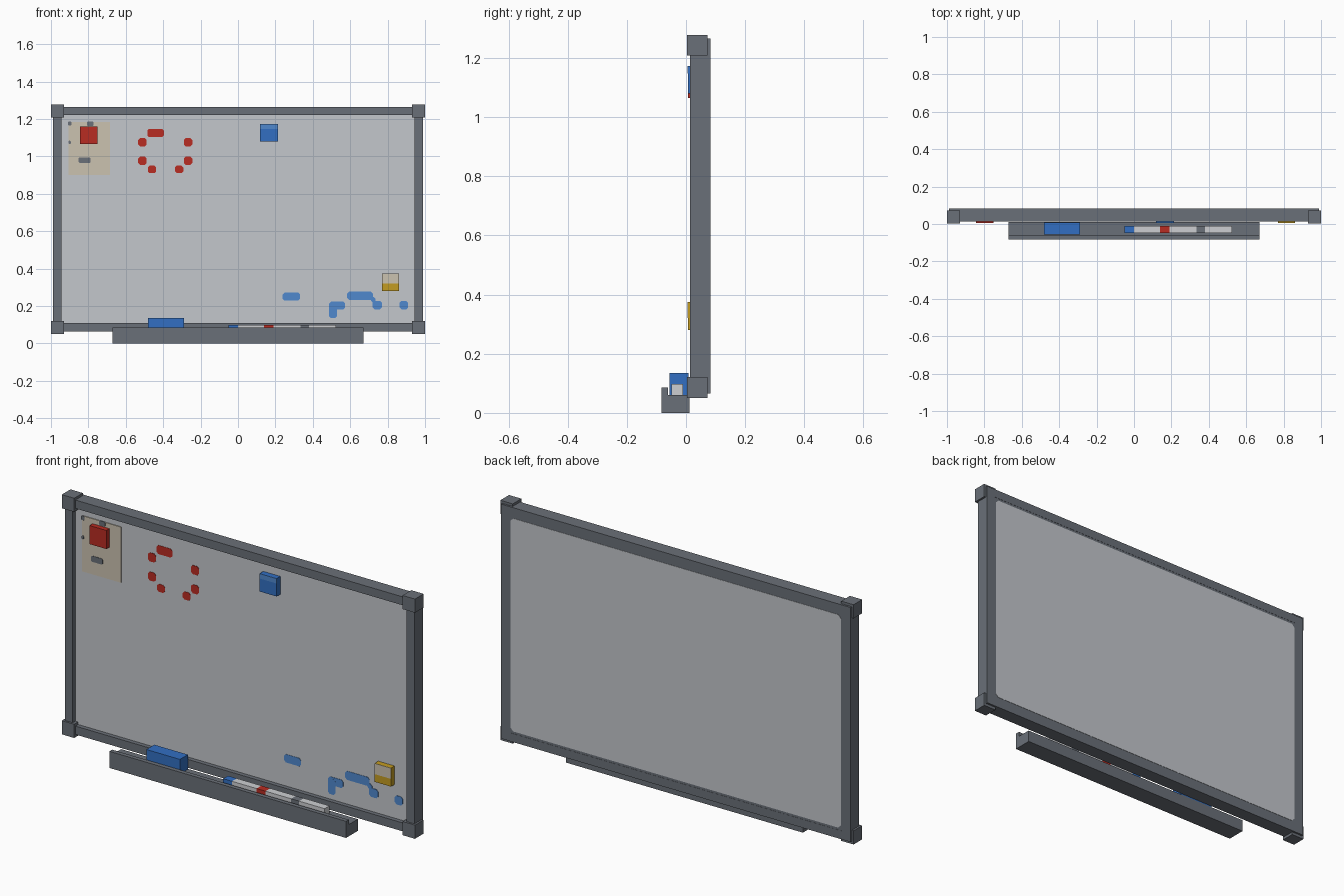
import bpy, bmesh

if "Cube" in bpy.data.objects:
    bpy.data.objects.remove(bpy.data.objects["Cube"], do_unlink=True)


def srgb(c):
    return c / 12.92 if c <= 0.04045 else ((c + 0.055) / 1.055) ** 2.4


def material(name, hexcode):
    rgb = [srgb(int(hexcode[i:i + 2], 16) / 255) for i in (0, 2, 4)]
    m = bpy.data.materials.new(name)
    m.use_nodes = True
    m.diffuse_color = (*rgb, 1)
    bsdf = m.node_tree.nodes["Principled BSDF"]
    bsdf.inputs["Base Color"].default_value = (*rgb, 1)
    bsdf.inputs["Roughness"].default_value = 0.7
    return m


GREY = material("frame grey", "6A7078")
WHITE = material("board white", "C4C7CC")
RED = material("red", "B82C22")
BLUE = material("blue", "326FC2")
LIGHT_BLUE = material("light blue", "5089CE")
YELLOW = material("yellow", "C49C22")
PAPER = material("paper cream", "CBC2B0")
BARREL = material("marker white", "CDCFD2")


def prism(name, outline, axis, lo, hi, mat):
    """Extrude a 2D outline along x (outline is y, z) or y (outline is x, z)."""
    def place(a, b, t):
        return (t, a, b) if axis == "x" else (a, t, b)
    bm = bmesh.new()
    face = bm.faces.new([bm.verts.new(place(a, b, lo)) for a, b in outline])
    new = bmesh.ops.extrude_face_region(bm, geom=[face])["geom"]
    for v in new:
        if isinstance(v, bmesh.types.BMVert):
            v.co[0 if axis == "x" else 1] = hi
    bmesh.ops.recalc_face_normals(bm, faces=bm.faces)
    mesh = bpy.data.meshes.new(name)
    bm.to_mesh(mesh)
    bm.free()
    mesh.materials.append(mat)
    ob = bpy.data.objects.new(name, mesh)
    bpy.context.collection.objects.link(ob)
    return ob


def box(name, x, y, z, mat):
    outline = [(x[0], z[0]), (x[1], z[0]), (x[1], z[1]), (x[0], z[1])]
    return prism(name, outline, "y", y[0], y[1], mat)


def chamfered(cx, cz, w, h, c):
    """Rectangle outline with its corners cut off."""
    w, h = w / 2, h / 2
    return [(cx - w + c, cz - h), (cx + w - c, cz - h), (cx + w, cz - h + c),
            (cx + w, cz + h - c), (cx + w - c, cz + h), (cx - w + c, cz + h),
            (cx - w, cz + h - c), (cx - w, cz - h + c)]


SURFACE = 0.035          # front of the writing surface
FRONT, BACK = 0.013, 0.083
BOTTOM, TOP = 0.065, 1.265
MID = (BOTTOM + TOP) / 2

# Writing surface and back panel
box("writing_surface", (-0.96, 0.96), (SURFACE, 0.08), (0.09, 1.24), WHITE)
box("back_border", (-0.985, 0.985), (0.078, BACK - 0.001), (0.07, 1.26), GREY)
prism("back_panel", chamfered(0, MID, 1.87, 1.09, 0.015), "y",
      0.079, BACK + 0.0005, WHITE)

# Frame rails and corner blocks
box("top_rail", (-0.99, 0.99), (FRONT, BACK), (1.222, TOP), GREY)
box("bottom_rail", (-0.99, 0.99), (FRONT, BACK), (BOTTOM, 0.108), GREY)
for side, s in (("left", 1), ("right", -1)):
    box(side + "_rail", sorted((s * 0.945, s * 0.99)), (FRONT, BACK),
        (0.108, 1.222), GREY)
    for level, z in (("top", 1.208), ("bottom", 0.051)):
        box(f"{level}_{side}_corner", sorted((s * 0.93, s)), (0.003, 0.073),
            (z, z + 0.07), GREY)

# Tray with a raised front lip
prism("tray", [(-0.083, 0), (0.012, 0), (0.012, 0.06), (-0.061, 0.06),
               (-0.061, 0.085), (-0.083, 0.085)], "x", -0.67, 0.67, GREY)

# Eraser and markers lying in the tray
box("eraser", (-0.48, -0.29), (-0.056, 0.008), (0.06, 0.135), BLUE)
for name, x0, x1, x2, cap in (("blue", -0.05, 0, 0.14, BLUE),
                              ("red", 0.14, 0.19, 0.335, RED),
                              ("grey", 0.335, 0.38, 0.525, GREY)):
    box(name + "_marker_cap", (x0, x1), (-0.049, -0.01), (0.06, 0.098), cap)
    box(name + "_marker_barrel", (x1, x2), (-0.049, -0.01), (0.06, 0.098), BARREL)

# Paper note with a few scribbles
box("paper_note", (-0.905, -0.685), (SURFACE - 0.004, SURFACE), (0.9, 1.185), PAPER)
for i, (x, z, w, h) in enumerate(((-0.9, 1.175, 0.02, 0.022), (-0.9, 1.075, 0.012, 0.02),
                                  (-0.79, 1.175, 0.035, 0.025), (-0.82, 0.98, 0.065, 0.03))):
    prism(f"note_mark_{i + 1}", chamfered(x, z, w, h, 0.005), "y",
          SURFACE - 0.006, SURFACE - 0.003, GREY)

# Square magnets
MAGNET = (0.006, SURFACE)
box("red_magnet", (-0.845, -0.75), MAGNET, (1.065, 1.16), RED)
box("blue_magnet", (0.118, 0.215), MAGNET, (1.08, 1.172), BLUE)
box("yellow_magnet", (0.77, 0.862), MAGNET, (0.28, 0.375), YELLOW)
box("blue_magnet_shine", (0.118, 0.215), (0.005, 0.007), (1.147, 1.172), LIGHT_BLUE)
box("yellow_magnet_label", (0.77, 0.862), (0.005, 0.007), (0.32, 0.375), PAPER)


# Drawn marks on the board
def marks(name, mat, spots):
    for i, (x, z, w, h) in enumerate(spots):
        prism(f"{name}_{i + 1}", chamfered(x, z, w, h, 0.01), "y",
              SURFACE - 0.0015 - 0.0002 * i, SURFACE + 0.001, mat)


DOT = 0.045
ring = [(-0.44, 1.125, 0.09, DOT), (-0.46, 0.93, DOT, 0.04), (-0.315, 0.93, DOT, 0.04)]
ring += [(x, z, DOT, DOT) for x in (-0.511, -0.267) for z in (0.977, 1.075)]
marks("red_ring_dab", RED, ring)
marks("blue_stroke", LIGHT_BLUE,
      [(0.285, 0.25, 0.095, 0.042), (0.652, 0.255, 0.137, 0.045),
       (0.53, 0.203, 0.085, 0.042), (0.507, 0.175, 0.042, 0.08),
       (0.745, 0.205, 0.05, 0.045), (0.724, 0.232, 0.024, 0.03),
       (0.887, 0.205, DOT, DOT)])
